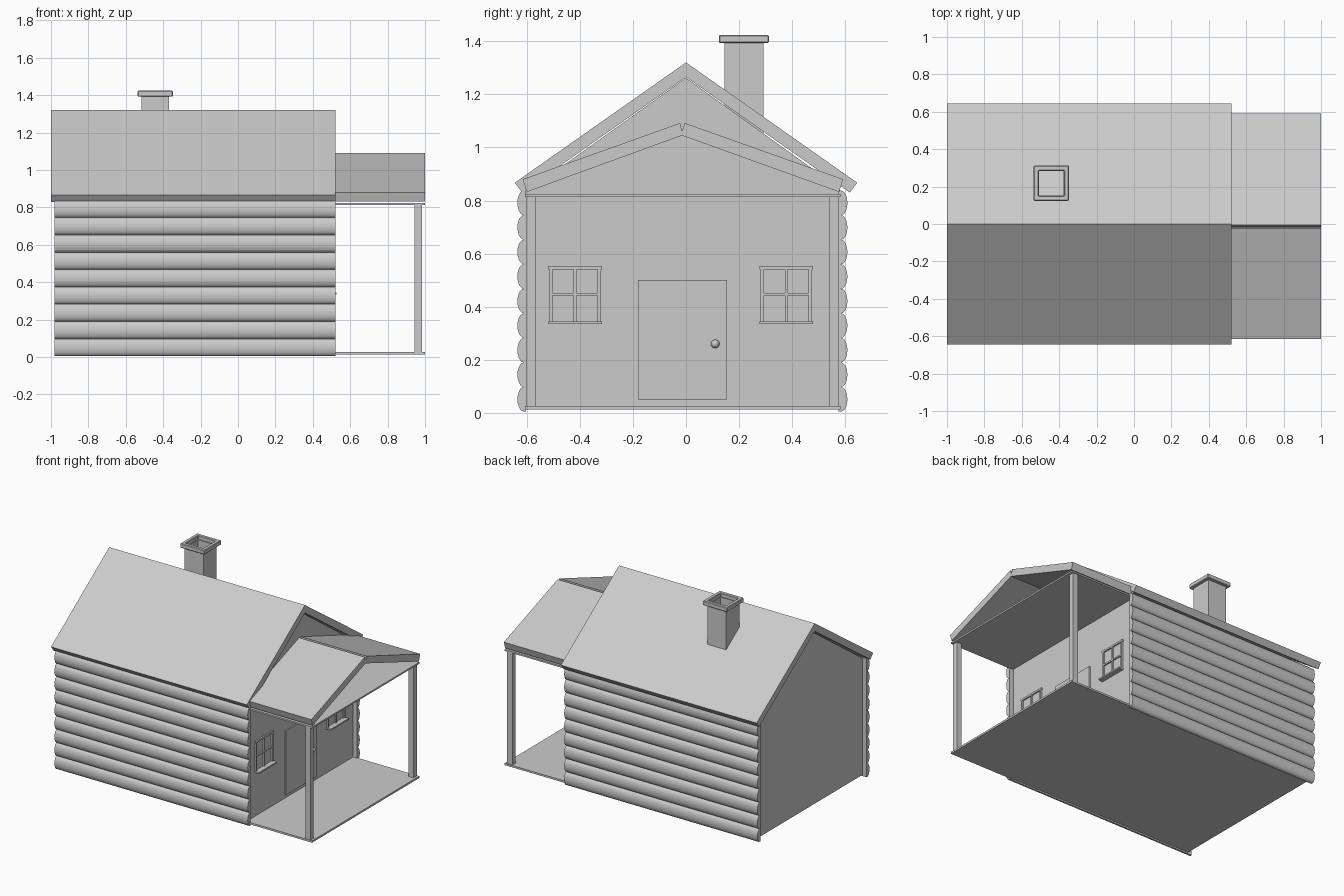
import bpy, bmesh, math

if "Cube" in bpy.data.objects:
    bpy.data.objects.remove(bpy.data.objects["Cube"])

grey = bpy.data.materials.new("pale_grey")
grey.diffuse_color = (0.6, 0.6, 0.6, 1)
grey.use_nodes = True
grey.node_tree.nodes["Principled BSDF"].inputs["Base Color"].default_value = grey.diffuse_color


def finish(name, bm):
    bmesh.ops.recalc_face_normals(bm, faces=bm.faces)
    mesh = bpy.data.meshes.new(name)
    bm.to_mesh(mesh)
    bm.free()
    mesh.materials.append(grey)
    ob = bpy.data.objects.new(name, mesh)
    bpy.context.collection.objects.link(ob)
    return ob


def smooth(ob):
    bpy.ops.object.select_all(action='DESELECT')
    ob.select_set(True)
    bpy.context.view_layer.objects.active = ob
    bpy.ops.object.shade_smooth_by_angle(angle=math.radians(35))


def prism(name, yz, x0, x1):
    """Extrude a (y, z) outline along x."""
    bm = bmesh.new()
    face = bm.faces.new([bm.verts.new((x0, y, z)) for y, z in yz])
    out = bmesh.ops.extrude_face_region(bm, geom=[face])
    for v in out["geom"]:
        if isinstance(v, bmesh.types.BMVert):
            v.co.x = x1
    return finish(name, bm)


def box(name, x0, x1, y0, y1, z0, z1):
    return prism(name, [(y0, z0), (y1, z0), (y1, z1), (y0, z1)], x0, x1)


def square_tube(name, cx, cy, outer, inner, z0, z1):
    """Square ring, open through the middle."""
    bm = bmesh.new()
    loops = []
    for h, z in ((outer, z0), (outer, z1), (inner, z1), (inner, z0)):
        loops.append([bm.verts.new((cx + sx * h, cy + sy * h, z))
                      for sx, sy in ((-1, -1), (1, -1), (1, 1), (-1, 1))])
    for a, b in zip(loops, loops[1:] + loops[:1]):
        for i in range(4):
            j = (i + 1) % 4
            bm.faces.new((a[i], a[j], b[j], b[i]))
    return finish(name, bm)


# House body with gables, set in from the log ends
WALL = 0.49
prism("house_body", [(-0.605, 0.015), (0.58, 0.015), (0.58, 0.845),
                     (0, 1.262), (-0.605, 0.83)], -0.95, WALL)

# Log side walls: stacked half rounds
LOGS, PITCH, SEG = 9, 0.0925, 10
for name, y, side in (("front_log_wall", -0.607, -1), ("back_log_wall", 0.58, 1)):
    outline = [(y - side * 0.005, 0.005)]
    for i in range(LOGS):
        zc = 0.005 + PITCH * (i + 0.5)
        for k in range(SEG + (i == LOGS - 1)):
            a = math.pi * (k / SEG - 0.5)
            outline.append((y + side * (0.004 + 0.024 * math.cos(a)),
                            zc + PITCH / 2 * math.sin(a)))
    outline.append((y - side * 0.005, 0.005 + PITCH * LOGS))
    smooth(prism(name, outline, -0.98, 0.52))

# Main roof
prism("main_roof", [(0, 1.32), (0.645, 0.867), (0.617, 0.83), (0, 1.265),
                    (-0.617, 0.83), (-0.645, 0.867)], -1.0, 0.52)

# Porch roof: two slabs meeting at a notched ridge
prism("porch_roof_front", [(-0.022, 1.092), (-0.615, 0.88), (-0.6, 0.832),
                           (-0.015, 1.045), (-0.015, 1.06)], WALL, 1.0)
prism("porch_roof_back", [(-0.005, 1.092), (0.592, 0.88), (0.577, 0.832),
                          (-0.015, 1.045), (-0.015, 1.06)], WALL, 1.0)

# Porch deck, ceiling and posts
box("porch_floor", WALL, 1.0, -0.607, 0.582, 0.013, 0.026)
box("porch_ceiling", WALL, 1.0, -0.607, 0.582, 0.814, 0.825)
for name, y in (("front_post", -0.603), ("back_post", 0.54)):
    box(name, 0.945, 0.985, y, y + 0.036, 0.02, 0.82)

# Door and knob
box("door", WALL - 0.01, WALL + 0.009, -0.18, 0.155, 0.05, 0.50)
bm = bmesh.new()
bmesh.ops.create_uvsphere(bm, u_segments=16, v_segments=10, radius=0.016)
bmesh.ops.translate(bm, verts=bm.verts, vec=(WALL + 0.016, 0.11, 0.26))
smooth(finish("door_knob", bm))

# Windows: frame, cross bars and sill
for label, c in (("front", -0.418), ("back", 0.378)):
    y0, y1, z0, z1 = c - 0.097, c + 0.097, 0.342, 0.552
    bars = (("left", y0, y0 + 0.013, z0, z1), ("right", y1 - 0.013, y1, z0, z1),
            ("top", y0 - 0.004, y1 + 0.004, z1 - 0.011, z1 + 0.002),
            ("middle", c - 0.005, c + 0.005, z0, z1),
            ("cross", y0, y1, 0.442, 0.452))
    for part, a, b, d, e in bars:
        box(f"{label}_window_{part}_bar", WALL - 0.005, WALL + 0.01, a, b, d, e)
    box(f"{label}_window_sill", WALL - 0.005, 0.526, y0 - 0.004, y1 + 0.004, 0.335, 0.345)

# Chimney: thin hollow stack with a wider cap
square_tube("chimney_stack", -0.442, 0.218, 0.073, 0.066, 1.05, 1.395)
cap = square_tube("chimney_cap", -0.442, 0.218, 0.094, 0.068, 1.393, 1.424)
bev = cap.modifiers.new("soft_edges", 'BEVEL')
bev.width = 0.004
bev.segments = 1
